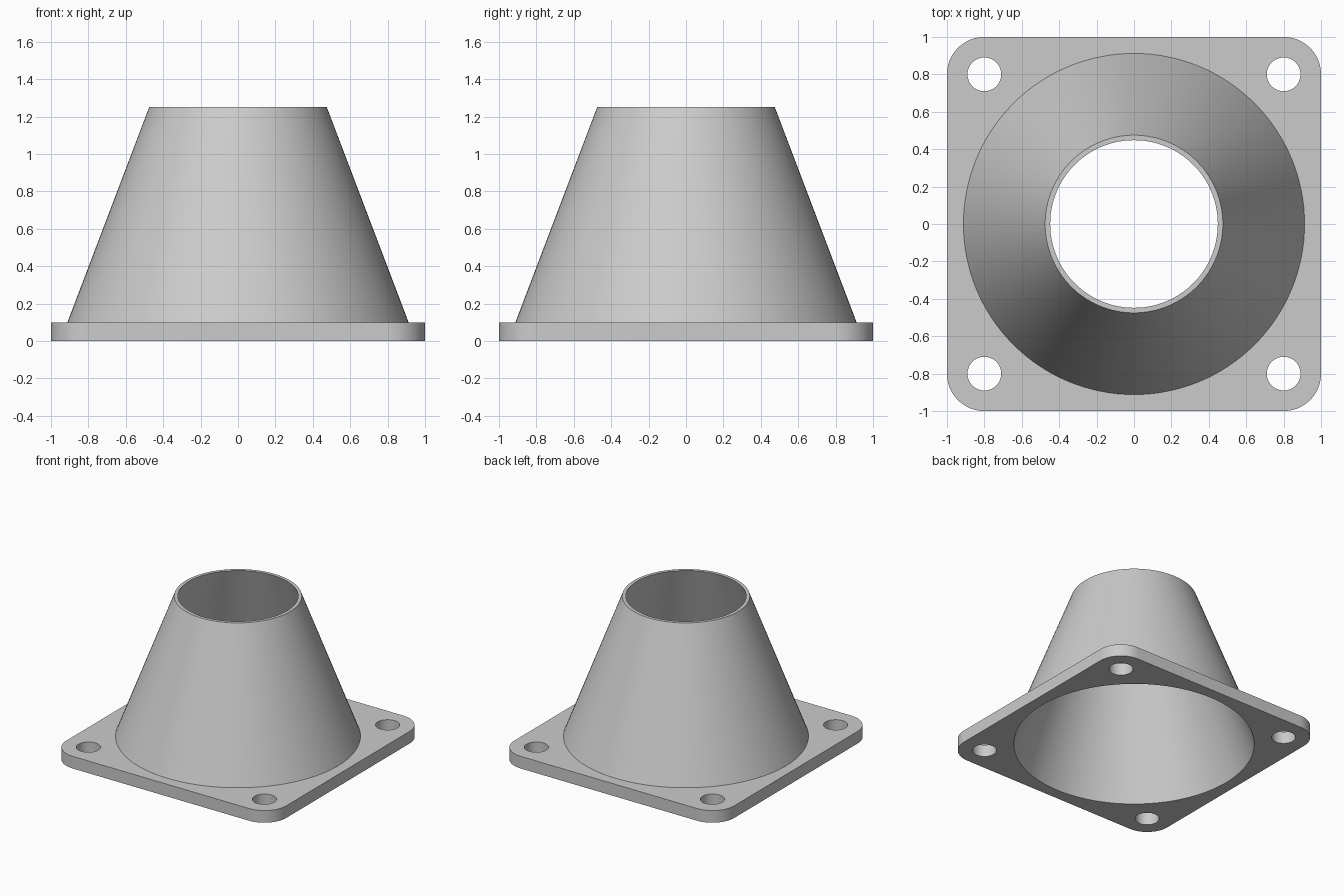
import bpy, bmesh
from math import sin, cos, pi, radians

if "Cube" in bpy.data.objects:
    bpy.data.objects.remove(bpy.data.objects["Cube"])

SEGMENTS = 128
FLANGE_TOP, TOP = 0.10, 1.25
OUTER_BASE, OUTER_TOP = 0.912, 0.475
INNER_BASE, INNER_TOP = 0.905, 0.448      # bore radius at the floor and at the rim
CORNER, HOLE = 0.2, 0.09

grey = bpy.data.materials.new("light grey")
grey.use_nodes = True
grey.diffuse_color = (0.6, 0.6, 0.6, 1)
grey.node_tree.nodes["Principled BSDF"].inputs["Base Color"].default_value = (0.6, 0.6, 0.6, 1)


def bore(z):
    """Radius of the tapered bore at height z."""
    return INNER_BASE + (INNER_TOP - INNER_BASE) * z / TOP


def add_object(name, bm):
    bmesh.ops.recalc_face_normals(bm, faces=bm.faces)
    mesh = bpy.data.meshes.new(name)
    bm.to_mesh(mesh)
    bm.free()
    mesh.materials.append(grey)
    obj = bpy.data.objects.new(name, mesh)
    bpy.context.collection.objects.link(obj)
    return obj


def ring(bm, radius, z):
    angles = [2 * pi * i / SEGMENTS for i in range(SEGMENTS)]
    return [bm.verts.new((radius * cos(a), radius * sin(a), z)) for a in angles]


def bridge(bm, a, b):
    for i in range(len(a)):
        j = (i + 1) % len(a)
        bm.faces.new((a[i], a[j], b[j], b[i]))


def make_cutter(name, x, y, r_low, r_high, low, high):
    bpy.ops.mesh.primitive_cone_add(vertices=SEGMENTS, radius1=r_low, radius2=r_high,
                                    depth=high - low, location=(x, y, (low + high) / 2))
    obj = bpy.context.object
    obj.name = name
    obj.hide_render = True
    return obj


def activate(obj):
    bpy.ops.object.select_all(action='DESELECT')
    obj.select_set(True)
    bpy.context.view_layer.objects.active = obj


# Square flange with rounded corners
bm = bmesh.new()
outline = []
for k, (sx, sy) in enumerate([(1, 1), (-1, 1), (-1, -1), (1, -1)]):
    for i in range(25):
        a = pi / 2 * (k + i / 24)
        outline.append((sx * (1 - CORNER) + CORNER * cos(a), sy * (1 - CORNER) + CORNER * sin(a)))
lower = [bm.verts.new((x, y, 0)) for x, y in outline]
upper = [bm.verts.new((x, y, FLANGE_TOP)) for x, y in outline]
bridge(bm, lower, upper)
bm.faces.new(lower)
bm.faces.new(upper)
flange = add_object("flange", bm)

# Tapered bore and four bolt holes cut through the flange
cutters = [make_cutter("bore_cutter", 0, 0, bore(-0.1), bore(0.2), -0.1, 0.2)]
for sx in (-1, 1):
    for sy in (-1, 1):
        cutters.append(make_cutter("bolt_hole_cutter", sx * 0.8, sy * 0.8, HOLE, HOLE, -0.1, 0.2))
activate(flange)
for cutter in cutters:
    mod = flange.modifiers.new("cut", 'BOOLEAN')
    mod.operation = 'DIFFERENCE'
    mod.solver = 'EXACT'
    mod.object = cutter
    bpy.ops.object.modifier_apply(modifier=mod.name)
for cutter in cutters:
    bpy.data.objects.remove(cutter)

# Hollow cone standing on the flange
bm = bmesh.new()
rings = [ring(bm, r, z) for r, z in [(bore(FLANGE_TOP), FLANGE_TOP), (OUTER_BASE, FLANGE_TOP),
                                     (OUTER_TOP, TOP), (INNER_TOP, TOP)]]
for i in range(4):
    bridge(bm, rings[i], rings[(i + 1) % 4])
cone = add_object("cone_shell", bm)

for obj in (flange, cone):
    activate(obj)
    bpy.ops.object.shade_smooth_by_angle(angle=radians(30))
